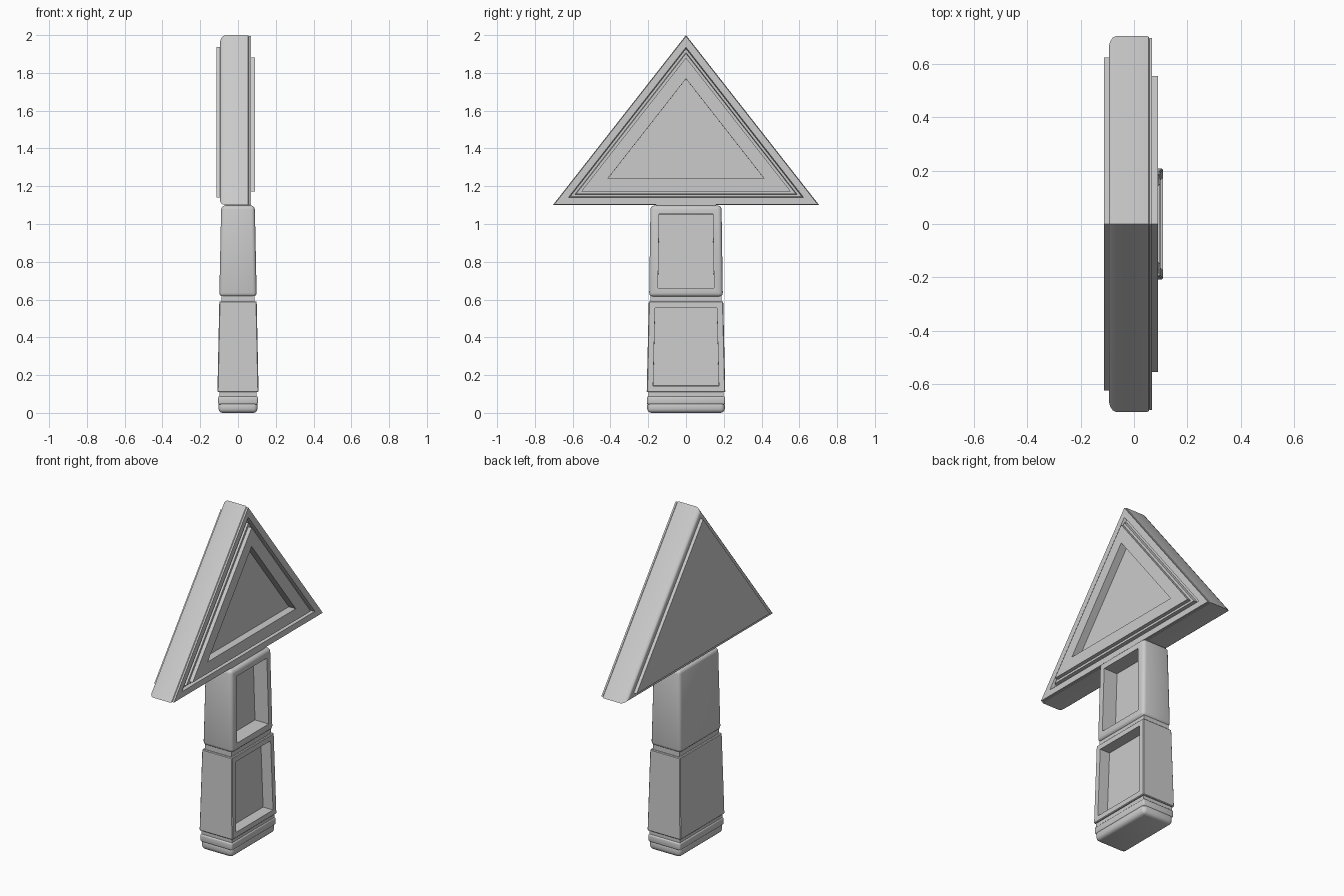
import bpy, bmesh
from mathutils import Vector

if "Cube" in bpy.data.objects:
    bpy.data.objects.remove(bpy.data.objects["Cube"])


def finish(bm, name):
    bmesh.ops.recalc_face_normals(bm, faces=bm.faces[:])
    me = bpy.data.meshes.new(name)
    bm.to_mesh(me)
    bm.free()
    ob = bpy.data.objects.new(name, me)
    bpy.context.collection.objects.link(ob)
    bpy.ops.object.select_all(action='DESELECT')
    bpy.context.view_layer.objects.active = ob
    ob.select_set(True)
    bpy.ops.object.shade_smooth_by_angle(angle=0.6)
    return ob


def loft_triangle(name, sections):
    """Skin triangular rings; each section is (x, scale about the incentre)."""
    outline = ((-0.705, 1.10), (0.705, 1.10), (0.0, 2.0))
    cz = 1.442
    bm = bmesh.new()
    rings = [[bm.verts.new((x, y * s, cz + (z - cz) * s)) for y, z in outline]
             for x, s in sections]
    for a, b in zip(rings, rings[1:]):
        for i in range(3):
            j = (i + 1) % 3
            bm.faces.new((a[i], a[j], b[j], b[i]))
    bm.faces.new(rings[0])
    bm.faces.new(rings[-1])
    return finish(bm, name)


def block(name, z0, z1, bottom, top, bevel, segments=3, margin=0, depth=0):
    """Tapered bevelled block, half sizes (x, y), optional recess on +x."""
    bm = bmesh.new()
    bmesh.ops.create_cube(bm, size=2)
    for v in bm.verts:
        hx, hy = top if v.co.z > 0 else bottom
        v.co = Vector((v.co.x * hx, v.co.y * hy, z1 if v.co.z > 0 else z0))
    if bevel:
        bmesh.ops.bevel(bm, geom=bm.edges[:], offset=bevel, segments=segments,
                        profile=0.5, affect='EDGES')
    if depth:
        bm.normal_update()
        face = max((f for f in bm.faces if f.normal.x > 0.9),
                   key=lambda f: f.calc_area())
        bmesh.ops.inset_region(bm, faces=[face], thickness=margin)
        # straight-walled recess: push an inner copy of the face inward
        bmesh.ops.inset_region(bm, faces=[face], thickness=0.0005)
        bmesh.ops.translate(bm, vec=(-depth, 0, 0), verts=face.verts[:])
    return finish(bm, name)


# Triangular head: back panel, rounded body, grooved frame, recessed front
loft_triangle("triangular_head", [
    (-0.113, 0.886), (-0.094, 0.886),
    (-0.094, 0.945), (-0.089, 0.971), (-0.080, 0.990), (-0.066, 1.0),
    (0.046, 1.0), (0.054, 0.997), (0.058, 0.985),
    (0.058, 0.990), (0.068, 0.990), (0.068, 0.885),
    (0.050, 0.870), (0.050, 0.835), (0.068, 0.825),
    (0.068, 0.786), (0.090, 0.786),
    (0.090, 0.586), (0.045, 0.585),
])

# Post with two recessed sections
block("upper_post", 0.615, 1.098, (0.099, 0.195), (0.089, 0.188), 0.02,
      margin=0.037, depth=0.09)
block("post_collar", 0.57, 0.63, (0.087, 0.187), (0.087, 0.187), 0)
block("lower_post", 0.11, 0.59, (0.109, 0.208), (0.099, 0.197), 0.004,
      segments=1, margin=0.042, depth=0.065)
block("head_joint", 1.07, 1.115, (0.065, 0.16), (0.065, 0.16), 0)

# Stepped foot
block("foot_collar", 0.06, 0.12, (0.099, 0.199), (0.099, 0.199), 0)
block("foot_rim", 0.045, 0.088, (0.105, 0.207), (0.105, 0.207), 0.008)
block("foot_base", 0.0, 0.062, (0.103, 0.205), (0.104, 0.206), 0.022)
